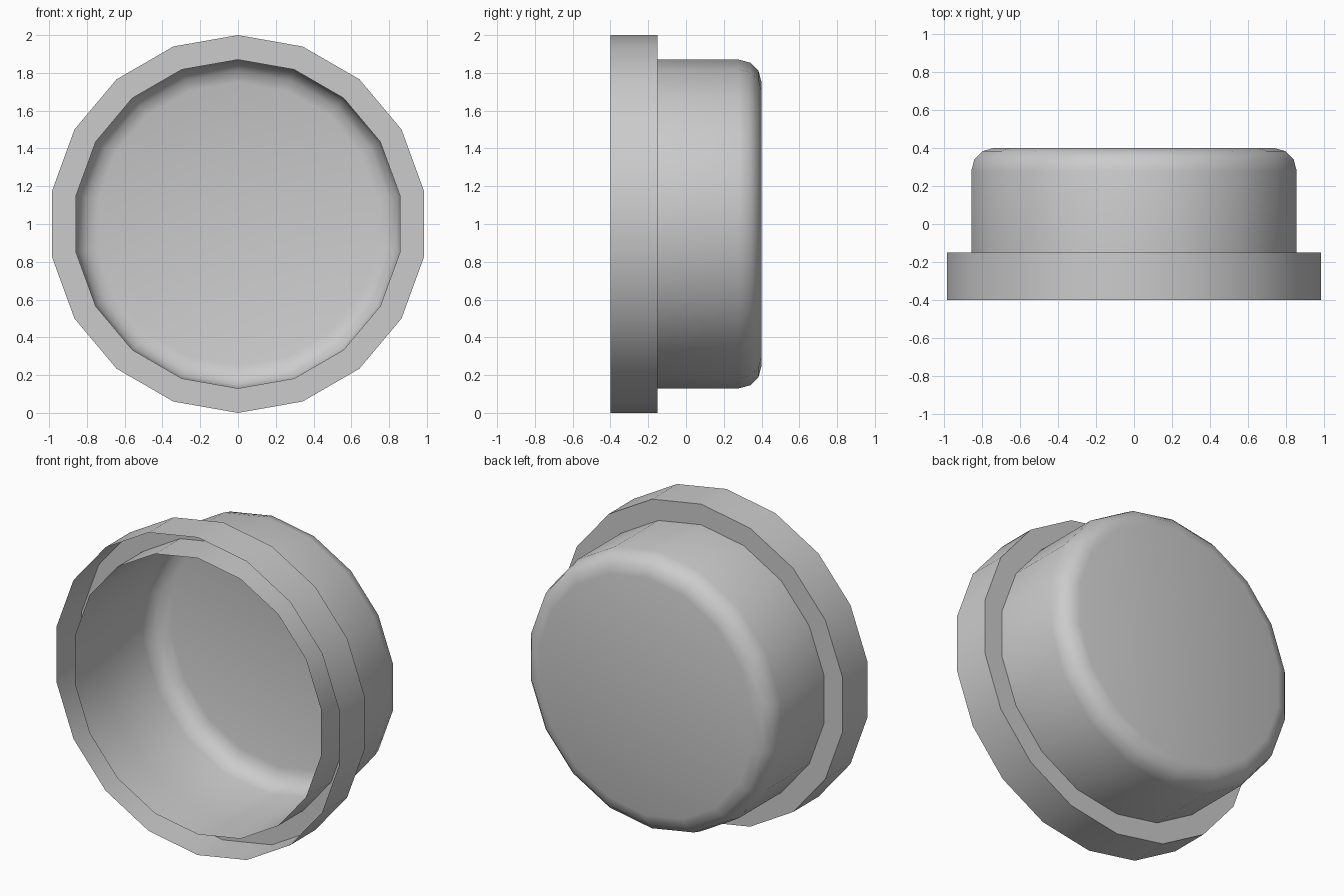
import bpy, bmesh, math

if "Cube" in bpy.data.objects:
    bpy.data.objects.remove(bpy.data.objects["Cube"])

SIDES = 18


def lathe(name, profile, closed_end=False):
    """Spin (radius, y) points around the y axis through z = 1 as a thin shell."""
    bm = bmesh.new()
    rings = []
    for r, y in profile:
        rings.append([bm.verts.new((r * math.sin(2 * math.pi * i / SIDES), y,
                                    1 + r * math.cos(2 * math.pi * i / SIDES)))
                      for i in range(SIDES)])
    for a, b in zip(rings, rings[1:]):
        for i in range(SIDES):
            j = (i + 1) % SIDES
            bm.faces.new((a[i], a[j], b[j], b[i]))
    if closed_end:
        bm.faces.new(rings[-1])
    bmesh.ops.recalc_face_normals(bm, faces=bm.faces)
    # make sure the shell faces outwards
    bm.faces.ensure_lookup_table()
    f = bm.faces[0]
    c = f.calc_center_median()
    if f.normal.x * c.x + f.normal.z * (c.z - 1) < 0:
        bmesh.ops.reverse_faces(bm, faces=bm.faces)
    mesh = bpy.data.meshes.new(name)
    bm.to_mesh(mesh)
    bm.free()
    ob = bpy.data.objects.new(name, mesh)
    bpy.context.collection.objects.link(ob)
    bpy.ops.object.select_all(action='DESELECT')
    ob.select_set(True)
    bpy.context.view_layer.objects.active = ob
    bpy.ops.object.shade_smooth_by_angle(angle=math.radians(40))
    return ob


# Cup: straight wall open at the front, rounded edge, flat closed back
R, BACK, ROUND = 0.87, 0.4, 0.12
cup = [(R, -0.4), (R, -0.15)]
for k in range(4):
    t = math.radians(30 * k)
    cup.append((R - ROUND + ROUND * math.cos(t), BACK - ROUND + ROUND * math.sin(t)))
lathe("cup", cup, closed_end=True)

# Collar: outer skirt open at the front, joined to the cup by a flat ring
lathe("collar", [(1.0, -0.4), (1.0, -0.15), (R, -0.15)])
